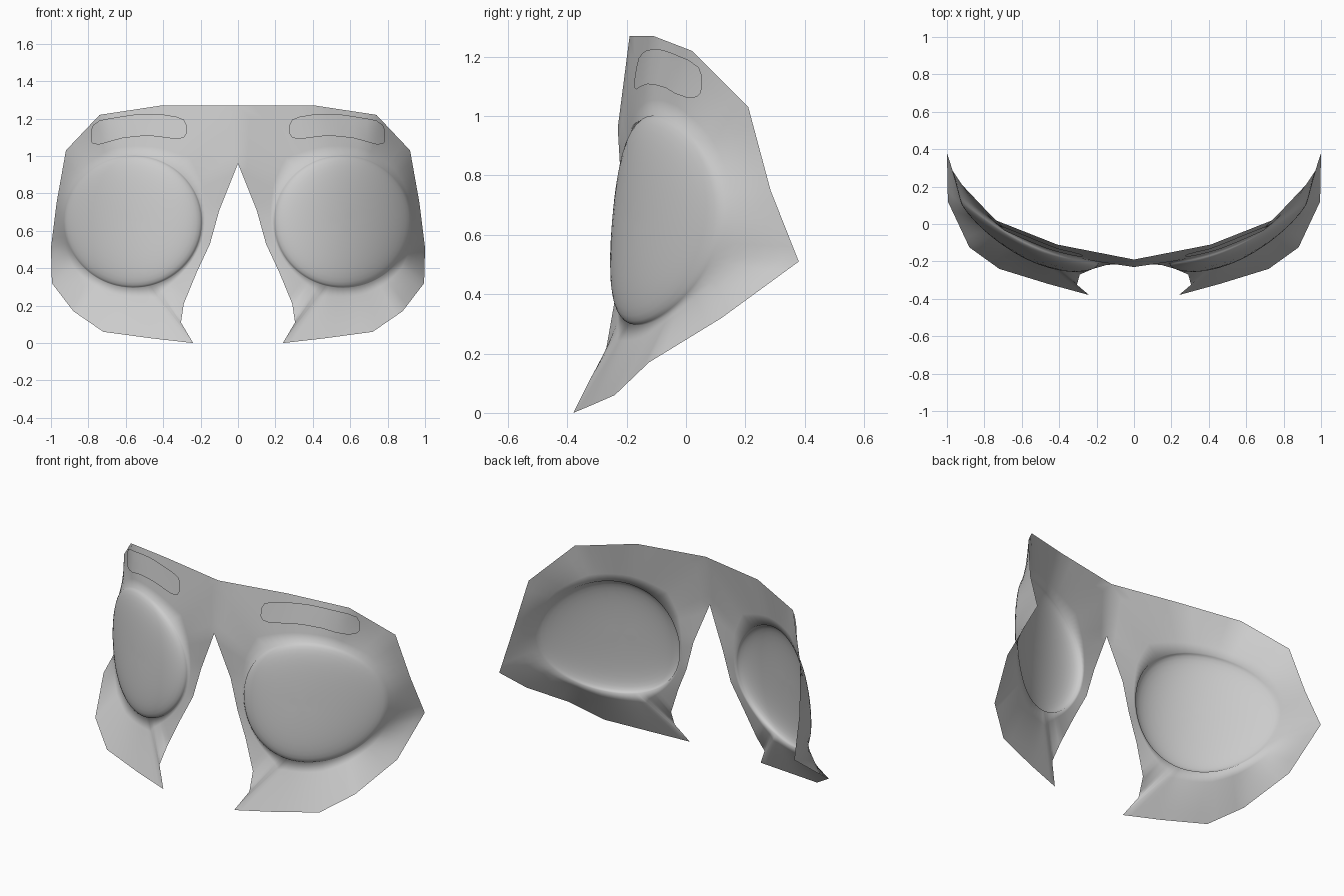
import bpy, bmesh
from math import sin, cos, atan2, pi, exp
from mathutils import Vector
from mathutils.bvhtree import BVHTree

if "Cube" in bpy.data.objects:
    bpy.data.objects.remove(bpy.data.objects["Cube"])

CX, CZ, RX, RZ = 0.56, 0.65, 0.37, 0.355   # eye dome centre and radii

# Outline of one half, clockwise from the top centre
outline = [Vector(p) for p in (
    (0, -.19, 1.27), (.41, -.11, 1.27), (.74, .02, 1.22), (.92, .21, 1.03),
    (.97, .285, .75), (1, .38, .51), (.995, .12, .32), (.88, -.125, .17),
    (.72, -.24, .06), (.46, -.32, .025), (.24, -.38, 0), (.305, -.325, .11),
    (.29, -.27, .21), (.22, -.24, .38), (.15, -.22, .53), (.10, -.215, .71),
    (0, -.23, .96))]


def dome(r, t):
    """Point on the bulging eye dome, r = 1 is its rim."""
    base = -.085 + r * (.17 * cos(t) + .03 * sin(t)) + r * r * .045 * cos(2 * t)
    bulge = .097 * max(0, 1 - r * r) ** .55
    return Vector((CX + RX * r * cos(t), base - bulge, CZ + RZ * r * sin(t)))


def finish(bm, name):
    """Face the surface forward, smooth it and mirror it."""
    bmesh.ops.recalc_face_normals(bm, faces=bm.faces[:])
    if sum(f.normal.y * f.calc_area() for f in bm.faces) > 0:
        bmesh.ops.reverse_faces(bm, faces=bm.faces[:])
    for f in bm.faces:
        f.smooth = True
    me = bpy.data.meshes.new(name)
    bm.to_mesh(me)
    ob = bpy.data.objects.new(name, me)
    bpy.context.collection.objects.link(ob)
    mod = ob.modifiers.new("mirror", 'MIRROR')
    mod.use_clip = True
    mod.merge_threshold = .0005
    return ob


# Mask shell: outline lofted to the dome rim, then rings into the dome centre
edge = []
for a, b in zip(outline, outline[1:] + outline[:1]):
    edge += [a.lerp(b, i / 5) for i in range(5)]
angles = []
for p in edge:
    d2 = (p.x - .24) ** 2 + p.z ** 2
    angles.append(atan2((p.z - CZ) / RZ, (p.x - CX) / RX) + .2 * exp(-d2 / .02))

bm = bmesh.new()
rings = []
for k in range(5):
    rings.append([bm.verts.new(p.lerp(dome(1, t), k / 5)) for p, t in zip(edge, angles)])
for k in range(11):
    r = cos(k / 11 * pi / 2)
    rings.append([bm.verts.new(dome(r, t)) for t in angles])
n = len(edge)
for A, B in zip(rings, rings[1:]):
    for i in range(n):
        j = (i + 1) % n
        bm.faces.new((A[i], A[j], B[j], B[i]))
centre = bm.verts.new(dome(0, 0))
for i in range(n):
    bm.faces.new((rings[-1][i], rings[-1][(i + 1) % n], centre))
tree = BVHTree.FromBMesh(bm)
finish(bm, "mask_shell")
bm.free()

# Brow patches: thin strips laid just in front of the shell (x, bottom z, top z)
brow = [(.275, 1.12, 1.165), (.29, 1.098, 1.195), (.33, 1.09, 1.21),
        (.40, 1.10, 1.222), (.47, 1.108, 1.226), (.54, 1.105, 1.223),
        (.62, 1.095, 1.212), (.69, 1.076, 1.2), (.74, 1.062, 1.19),
        (.775, 1.064, 1.165), (.787, 1.08, 1.135)]
bm = bmesh.new()
cols = []
for x, z0, z1 in brow:
    col = []
    for k in range(5):
        z = z0 + (z1 - z0) * k / 4
        hit = tree.ray_cast(Vector((x, -2, z)), Vector((0, 1, 0)))[0]
        col.append(bm.verts.new((x, (hit.y if hit else 0) - .014, z)))
    cols.append(col)
for A, B in zip(cols, cols[1:]):
    for k in range(4):
        bm.faces.new((A[k], B[k], B[k + 1], A[k + 1]))
finish(bm, "brow_patches")
bm.free()
